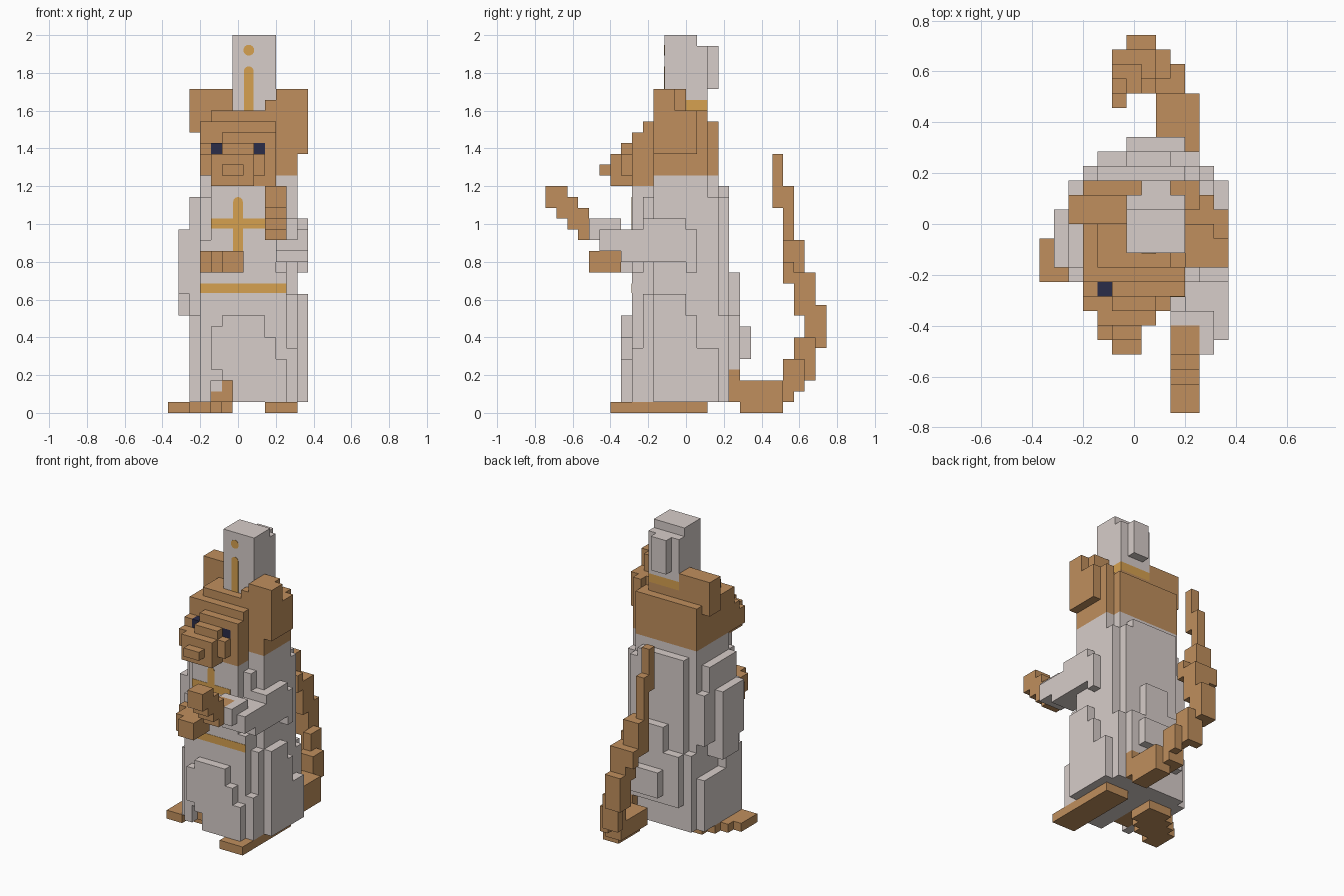
import bpy
import bmesh
import math
from mathutils import Vector

UNIT = 2 / 35                      # one block
ORIGIN = Vector((6.5, 13, 0))      # grid point at the model's centre

cube = bpy.data.objects.get("Cube")
if cube:
    bpy.data.objects.remove(cube, do_unlink=True)


def make_material(name, red, green, blue):
    mat = bpy.data.materials.new(name)
    mat.use_nodes = True
    colour = (red, green, blue, 1)
    mat.diffuse_color = colour
    mat.node_tree.nodes["Principled BSDF"].inputs["Base Color"].default_value = colour
    return mat


cloth = make_material("grey cloth", .68, .61, .585)
fur = make_material("brown fur", .525, .275, .11)
gold = make_material("gold trim", .67, .355, .08)
navy = make_material("navy eye", .023, .025, .065)

cells = {}       # grid cell -> part name, later parts win
materials = {}   # part name -> material


def part(name, material, boxes):
    """Fill grid boxes given as x0, x1, y0, y1, z0, z1."""
    materials[name] = material
    for x0, x1, y0, y1, z0, z1 in boxes:
        for x in range(x0, x1):
            for y in range(y0, y1):
                for z in range(z0, z1):
                    cells[x, y, z] = name


def add_object(name, bm, material):
    mesh = bpy.data.meshes.new(name)
    bm.to_mesh(mesh)
    bm.free()
    mesh.materials.append(material)
    obj = bpy.data.objects.new(name, mesh)
    bpy.context.collection.objects.link(obj)
    return obj


def build_part(name):
    """Make the outer skin of one part's blocks."""
    bm = bmesh.new()
    corners = {}

    def corner(point):
        key = tuple(point)
        if key not in corners:
            corners[key] = bm.verts.new((Vector(point) - ORIGIN) * UNIT)
        return corners[key]

    for cell, owner in cells.items():
        if owner != name:
            continue
        for axis in range(3):
            for side in (0, 1):
                beside = list(cell)
                beside[axis] += 2 * side - 1
                if tuple(beside) in cells:
                    continue
                loop = []
                for du, dv in ((0, 0), (1, 0), (1, 1), (0, 1)):
                    point = list(cell)
                    point[axis] += side
                    point[(axis + 1) % 3] += du
                    point[(axis + 2) % 3] += dv
                    loop.append(corner(point))
                bm.faces.new(loop if side else loop[::-1])
    add_object(name, bm, materials[name])


def front_plate(name, material, x0, x1, y, z0, z1, round_top=False, round_base=False):
    """Thin trim on a front face, with optional round ends."""
    radius = (x1 - x0) / 2
    middle = (x0 + x1) / 2
    arc = [math.pi * step / 8 for step in range(9)]
    outline = []
    if round_base:
        outline += [(middle - radius * math.cos(a), z0 + radius - radius * math.sin(a)) for a in arc]
    else:
        outline += [(x0, z0), (x1, z0)]
    if round_top:
        top = [(middle + radius * math.cos(a), z1 - radius + radius * math.sin(a)) for a in arc]
        outline += top[1:-1] if round_base else top
    else:
        outline += [(x1, z1), (x0, z1)]
    bm = bmesh.new()
    face = bm.faces.new([bm.verts.new((Vector((x, y, z)) - ORIGIN) * UNIT) for x, z in outline])
    made = bmesh.ops.extrude_face_region(bm, geom=[face])["geom"]
    moved = [v for v in made if isinstance(v, bmesh.types.BMVert)]
    bmesh.ops.translate(bm, verts=moved, vec=(0, -.002, 0))
    bmesh.ops.recalc_face_normals(bm, faces=bm.faces)
    add_object(name, bm, material)


# Robe body, with its corners stepped round and a raised chest panel
part("robe", cloth, [
    (4, 11, 9, 17, 1, 20), (3, 11, 9, 16, 1, 20), (4, 10, 8, 17, 20, 21),
    (3, 12, 10, 16, 1, 20), (4, 12, 10, 15, 20, 22), (3, 11, 10, 16, 20, 22),
    (3, 11, 8, 9, 11, 13), (4, 10, 8, 9, 13, 20),
])
# Flared hem, front flap and folds
part("robe_hem", cloth, [
    (3, 11, 8, 9, 3, 11), (3, 4, 8, 9, 1, 3), (6, 11, 8, 9, 1, 3),
    (2, 3, 9, 12, 1, 9), (2, 3, 12, 16, 1, 7), (3, 4, 16, 17, 1, 10),
    (5, 9, 7, 8, 3, 9), (4, 9, 7, 8, 4, 8), (6, 10, 7, 8, 1, 7), (10, 11, 7, 8, 1, 5),
    (11, 12, 9, 10, 1, 11), (11, 12, 8, 9, 1, 6), (12, 13, 10, 13, 1, 11),
    (12, 13, 13, 14, 1, 9), (12, 13, 14, 16, 1, 6), (11, 12, 16, 17, 1, 9),
    (4, 9, 17, 18, 4, 10), (6, 9, 17, 18, 10, 13), (9, 11, 17, 18, 4, 9),
    (6, 10, 18, 19, 5, 8),
])

# Sleeves
part("right_sleeve", cloth, [
    (1, 2, 11, 14, 9, 17), (1, 2, 10, 11, 11, 17),
    (2, 3, 10, 14, 9, 18), (2, 3, 10, 15, 17, 20), (2, 3, 14, 16, 11, 17),
    (3, 5, 8, 10, 13, 16), (4, 5, 7, 8, 13, 15),
])
part("left_sleeve", cloth, [
    (11, 13, 9, 13, 14, 18), (11, 13, 13, 14, 13, 17), (10, 13, 7, 12, 14, 17),
    (10, 13, 5, 8, 15, 17), (9, 12, 4, 7, 16, 18),
])

# Hands, the left one raised
part("right_hand", fur, [(5, 7, 4, 7, 13, 15), (4, 6, 5, 7, 13, 15), (3, 4, 7, 8, 13, 15)])
part("left_hand", fur, [
    (9, 11, 4, 6, 16, 18), (9, 11, 3, 4, 16, 19),
    (9, 11, 2, 3, 17, 20), (9, 11, 0, 2, 19, 21), (9, 11, 1, 2, 18, 19),
])

# Feet, the right one turned out
part("right_foot", fur, [
    (0, 1, 9, 12, 0, 1), (1, 2, 9, 13, 0, 1), (2, 4, 10, 14, 0, 1),
    (3, 5, 11, 15, 0, 1), (5, 6, 12, 15, 0, 1),
    (4, 6, 9, 12, 1, 2), (5, 6, 9, 12, 2, 3),
])
part("left_foot", fur, [(9, 12, 6, 15, 0, 1)])

# Tail curling up behind
part("tail", fur, [
    (10, 11, 17, 18, 1, 4), (9, 11, 18, 22, 0, 1), (8, 11, 18, 22, 1, 3),
    (8, 10, 22, 23, 1, 5), (9, 10, 23, 24, 2, 5), (8, 9, 23, 25, 3, 7),
    (7, 8, 24, 25, 3, 7), (6, 8, 24, 26, 6, 10), (6, 8, 23, 25, 9, 13),
    (5, 7, 22, 24, 12, 16), (5, 6, 24, 25, 11, 13), (7, 8, 22, 23, 12, 14),
    (5, 6, 22, 23, 15, 21), (5, 6, 21, 22, 19, 24),
])

# Head stepping out to the snout
part("head", fur, [
    (4, 8, 6, 10, 21, 22), (4, 10, 8, 10, 21, 22),
    (5, 7, 5, 9, 22, 23), (4, 8, 6, 10, 22, 24),
    (3, 9, 7, 12, 22, 24), (5, 8, 7, 12, 24, 25), (3, 10, 8, 14, 22, 25),
    (5, 10, 8, 14, 25, 26), (3, 10, 9, 15, 22, 27),
    (3, 12, 10, 15, 22, 27), (3, 11, 10, 16, 22, 27),
    (4, 11, 10, 14, 27, 28), (6, 10, 14, 15, 27, 28),
])
part("right_ear", fur, [(2, 6, 13, 15, 26, 30)])
part("left_ear", fur, [
    (10, 12, 10, 13, 24, 30), (12, 13, 10, 12, 24, 30), (12, 13, 12, 14, 24, 28),
    (9, 10, 10, 11, 27, 29), (11, 12, 13, 15, 24, 28),
])
part("eyes", navy, [(4, 5, 8, 9, 24, 25), (8, 9, 8, 9, 24, 25)])

# Tall hat with a gold band at the back
part("hat", cloth, [
    (6, 10, 11, 15, 28, 30), (6, 10, 11, 14, 30, 35),
    (6, 10, 14, 15, 30, 34), (7, 9, 15, 16, 30, 34),
])
part("hat_band", gold, [(6, 10, 13, 15, 28, 29)])

for part_name in materials:
    build_part(part_name)

# Gold trim on the front
front_plate("hat_stripe", gold, 7.05, 7.95, 11, 28, 32.1, round_top=True)
front_plate("hat_dot", gold, 7, 8, 11, 33.1, 34.1, round_top=True, round_base=True)
front_plate("cross_upright", gold, 6.05, 6.95, 8, 15, 20, round_top=True)
front_plate("cross_bar_right", gold, 4, 6.05, 8, 17.1, 18)
front_plate("cross_bar_left", gold, 6.95, 9, 8, 17.1, 18)
front_plate("belt", gold, 3, 11, 8, 11.1, 12)
